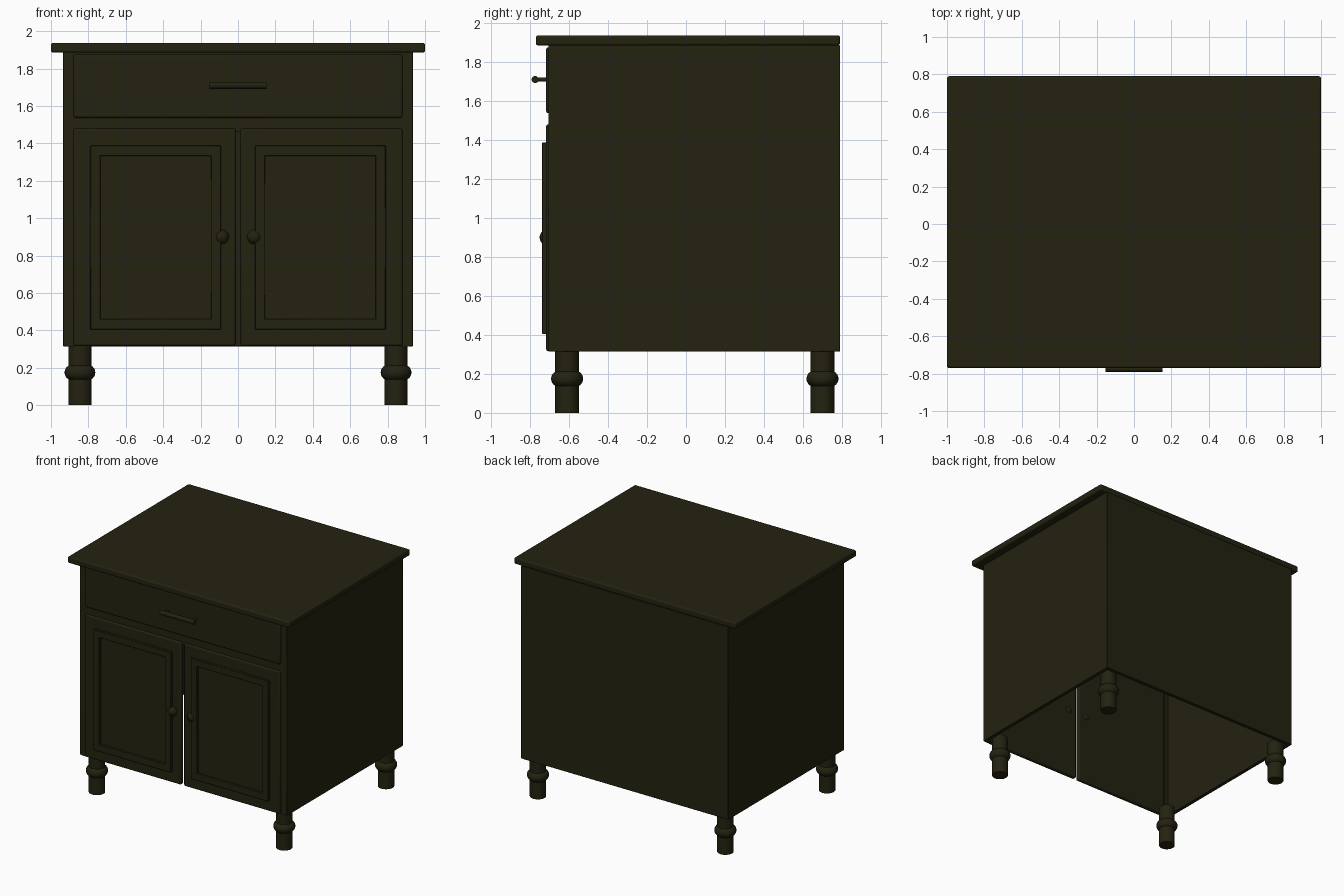
import bpy, bmesh, math
from mathutils import Matrix

cube = bpy.data.objects.get("Cube")
if cube:
    bpy.data.objects.remove(cube)

# Single dark olive paint
paint = bpy.data.materials.new("dark olive paint")
paint.use_nodes = True
colour = (0.0176, 0.016, 0.0052, 1)
paint.diffuse_color = colour
bsdf = next(n for n in paint.node_tree.nodes if n.type == 'BSDF_PRINCIPLED')
bsdf.inputs["Base Color"].default_value = colour


def finish(name, bm, bevel=0, segments=2):
    bmesh.ops.recalc_face_normals(bm, faces=bm.faces)
    mesh = bpy.data.meshes.new(name)
    bm.to_mesh(mesh)
    bm.free()
    mesh.materials.append(paint)
    ob = bpy.data.objects.new(name, mesh)
    bpy.context.collection.objects.link(ob)
    bpy.ops.object.select_all(action='DESELECT')
    bpy.context.view_layer.objects.active = ob
    ob.select_set(True)
    if bevel:
        mod = ob.modifiers.new("soft edges", 'BEVEL')
        mod.width, mod.segments, mod.limit_method = bevel, segments, 'ANGLE'
    bpy.ops.object.shade_smooth_by_angle(angle=math.radians(40))
    return ob


def box(name, x, y, z, bevel=0, segments=2):
    bm = bmesh.new()
    bmesh.ops.create_cube(bm, size=1)
    for v in bm.verts:
        for i, (lo, hi) in enumerate((x, y, z)):
            v.co[i] = lo if v.co[i] < 0 else hi
    return finish(name, bm, bevel, segments)


def rod(name, start, axis, radius, length):
    turn = {'X': Matrix.Rotation(math.pi / 2, 4, 'Y'),
            'Y': Matrix.Rotation(math.pi / 2, 4, 'X')}[axis]
    bm = bmesh.new()
    bmesh.ops.create_cone(bm, cap_ends=True, segments=20, radius1=radius, radius2=radius,
                          depth=length, matrix=Matrix.Translation(start) @ turn)
    return finish(name, bm)


def lathe(name, profile, centre, steps=32):
    bm = bmesh.new()
    verts = [bm.verts.new((centre[0] + r, centre[1], z)) for r, z in profile]
    edges = [bm.edges.new(pair) for pair in zip(verts, verts[1:])]
    bmesh.ops.spin(bm, geom=verts + edges, cent=(*centre, 0), axis=(0, 0, 1),
                   angle=math.tau, steps=steps)
    bmesh.ops.remove_doubles(bm, verts=bm.verts, dist=1e-5)
    return finish(name, bm)


def moulding(name, x, z, width, back, front):
    """Rectangular ring standing proud of a door."""
    bm = bmesh.new()
    rings = []
    for y, inset in ((back, 0), (front, 0), (front, width), (back, width)):
        x0, x1, z0, z1 = x[0] + inset, x[1] - inset, z[0] + inset, z[1] - inset
        rings.append([bm.verts.new((a, y, b))
                      for a, b in ((x0, z0), (x1, z0), (x1, z1), (x0, z1))])
    for r in range(4):
        a, b = rings[r], rings[(r + 1) % 4]
        for i in range(4):
            j = (i + 1) % 4
            bm.faces.new((a[i], a[j], b[j], b[i]))
    return finish(name, bm, 0.003, 1)


# Worktop and carcass, open underneath
low, high, front, back = 0.315, 1.887, -0.705, 0.79
box("top", (-1, 1), (-0.77, back), (1.885, 1.937), 0.012, 3)
box("back_panel", (-0.935, 0.935), (0.76, back), (low, high), 0.004)
box("front_rail", (-0.88, 0.88), (front, -0.67), (1.46, 1.55))
box("front_top_rail", (-0.88, 0.88), (front, -0.67), (1.85, high))

# Drawer front and bar handle
box("drawer_front", (-0.88, 0.88), (-0.718, -0.68), (1.537, 1.875), 0.012, 3)
rod("drawer_handle", (0, -0.774, 1.71), 'X', 0.018, 0.306)

# Mirrored parts
for side, s in (("left", 1), ("right", -1)):
    def span(a, b):
        return tuple(sorted((a * s, b * s)))

    box(side + "_side_panel", span(0.905, 0.935), (front, 0.775), (low, high), 0.004)
    box(side + "_stile", span(0.872, 0.915), (front, -0.67), (low, high))
    rod(side + "_handle_post", (s * 0.125, -0.74, 1.71), 'Y', 0.011, 0.07)

    box(side + "_door", span(0.012, 0.88), (-0.718, -0.68), (0.317, 1.48), 0.012, 3)
    moulding(side + "_door_moulding", span(0.09, 0.79), (0.405, 1.388), 0.055, -0.71, -0.738)

    bm = bmesh.new()
    bmesh.ops.create_uvsphere(bm, u_segments=24, v_segments=14, radius=0.04,
                              matrix=Matrix.Translation((s * 0.088, -0.711, 0.9)))
    finish(side + "_door_knob", bm)

    # Turned feet with a rounded collar
    collar = [(0.04 + 0.042 * math.cos(t), 0.175 + 0.042 * math.sin(t))
              for t in (math.radians(a) for a in range(-60, 61, 12))]
    foot = [(0, 0), (0.061, 0), *collar, (0.061, 0.33), (0, 0.33)]
    for end, y in (("front", -0.61), ("back", 0.70)):
        lathe(f"{end}_{side}_foot", foot, (s * 0.845, y))
